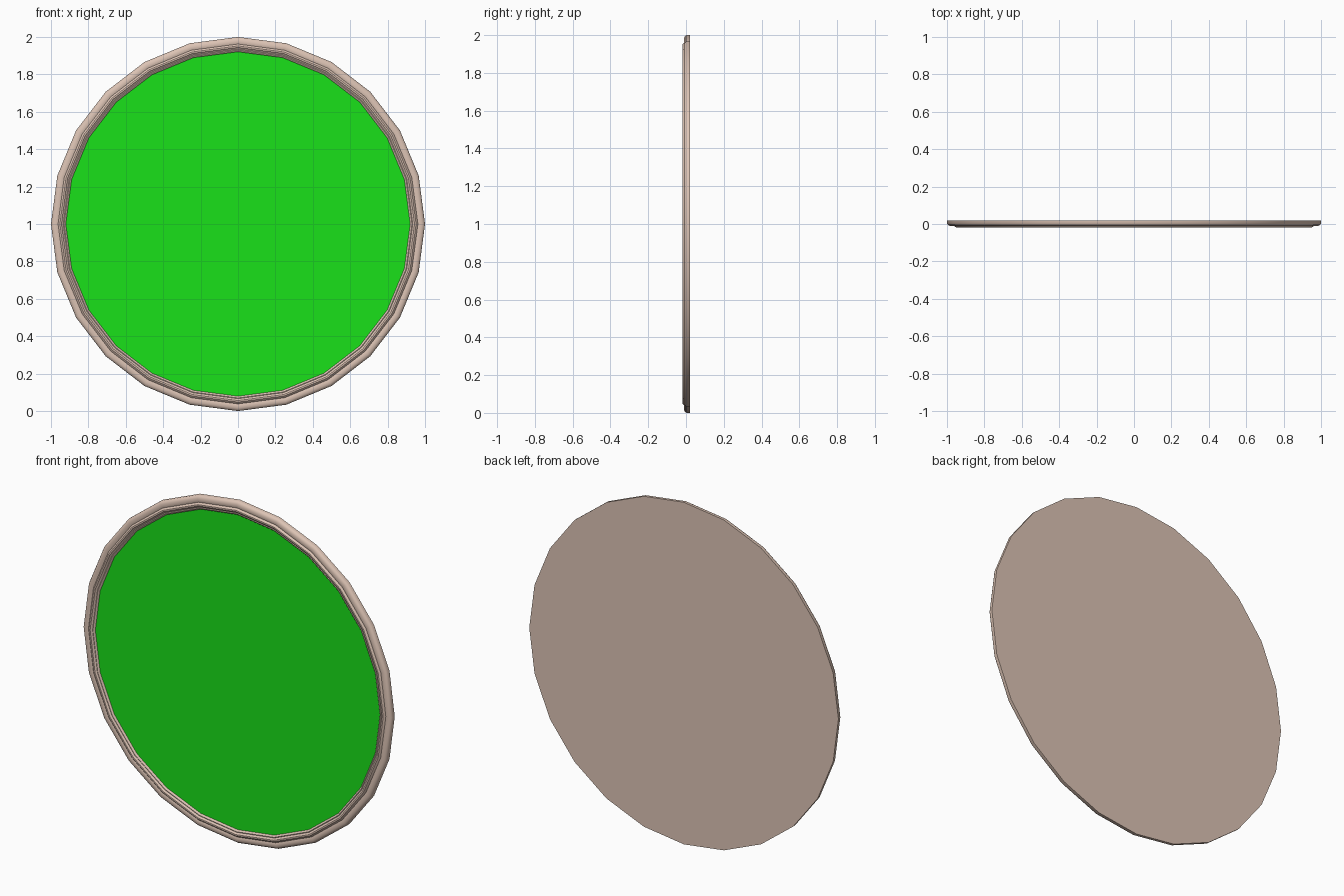
import bpy, bmesh
from math import sin, cos, pi, radians

if "Cube" in bpy.data.objects:
    bpy.data.objects.remove(bpy.data.objects["Cube"])

SIDES = 24


def material(name, rgb):
    m = bpy.data.materials.new(name)
    m.diffuse_color = (*rgb, 1)
    m.use_nodes = True
    m.node_tree.nodes["Principled BSDF"].inputs["Base Color"].default_value = m.diffuse_color
    return m


def ring_point(r, y, i):
    a = 2 * pi * i / SIDES
    return (r * cos(a), y, 1 + r * sin(a))


def lathe(name, profile, mat, cap_first=False, cap_last=False):
    """Spin (radius, y) points, running from back to front, around the y axis."""
    bm = bmesh.new()
    rings = [[bm.verts.new(ring_point(r, y, i)) for i in range(SIDES)]
             for r, y in profile]
    for a, b in zip(rings, rings[1:]):
        for i in range(SIDES):
            j = (i + 1) % SIDES
            bm.faces.new((a[i], b[i], b[j], a[j])[::-1])
    if cap_first:
        bm.faces.new(rings[0][::-1])
    if cap_last:
        bm.faces.new(rings[-1])
    me = bpy.data.meshes.new(name)
    bm.to_mesh(me)
    bm.free()
    me.materials.append(mat)
    ob = bpy.data.objects.new(name, me)
    bpy.context.collection.objects.link(ob)
    return ob


wood = material("frame_wood", (0.72, 0.55, 0.46))
green = material("mirror_green", (0.01, 0.75, 0.01))

# Moulded frame with a closed flat back: rounded outer rim, then raised inner beads
frame = lathe("frame", [
    (1.0, 0.02), (1.0, 0.003), (0.995, -0.005), (0.985, -0.010), (0.97, -0.011),
    (0.962, -0.008), (0.958, -0.013), (0.952, -0.018), (0.944, -0.018),
    (0.938, -0.012), (0.934, -0.010), (0.930, -0.012), (0.925, -0.010),
    (0.920, -0.002)], wood, cap_first=True)

# Inset round mirror pane
lathe("mirror_pane", [(0.921, 0.002), (0.921, -0.003)], green, cap_last=True)

# Make normals point outward and smooth the moulding
for ob in bpy.context.collection.objects:
    me = ob.data
    for p in me.polygons:
        if len(p.vertices) == SIDES:
            want = 1 if ob.name == "frame" else -1
            if p.normal.y * want < 0:
                p.flip()
        elif ob.name == "frame":
            # the frame cross-section is centred near radius 0.96, y = 0.01
            c, n = p.center, p.normal
            r = (c.x ** 2 + (c.z - 1) ** 2) ** 0.5
            out = ((c.x * n.x + (c.z - 1) * n.z) / r) * (r - 0.96) + n.y * (c.y - 0.01)
            if out < 0:
                p.flip()
    me.update()

bpy.context.view_layer.objects.active = frame
frame.select_set(True)
bpy.ops.object.shade_smooth_by_angle(angle=radians(40))
